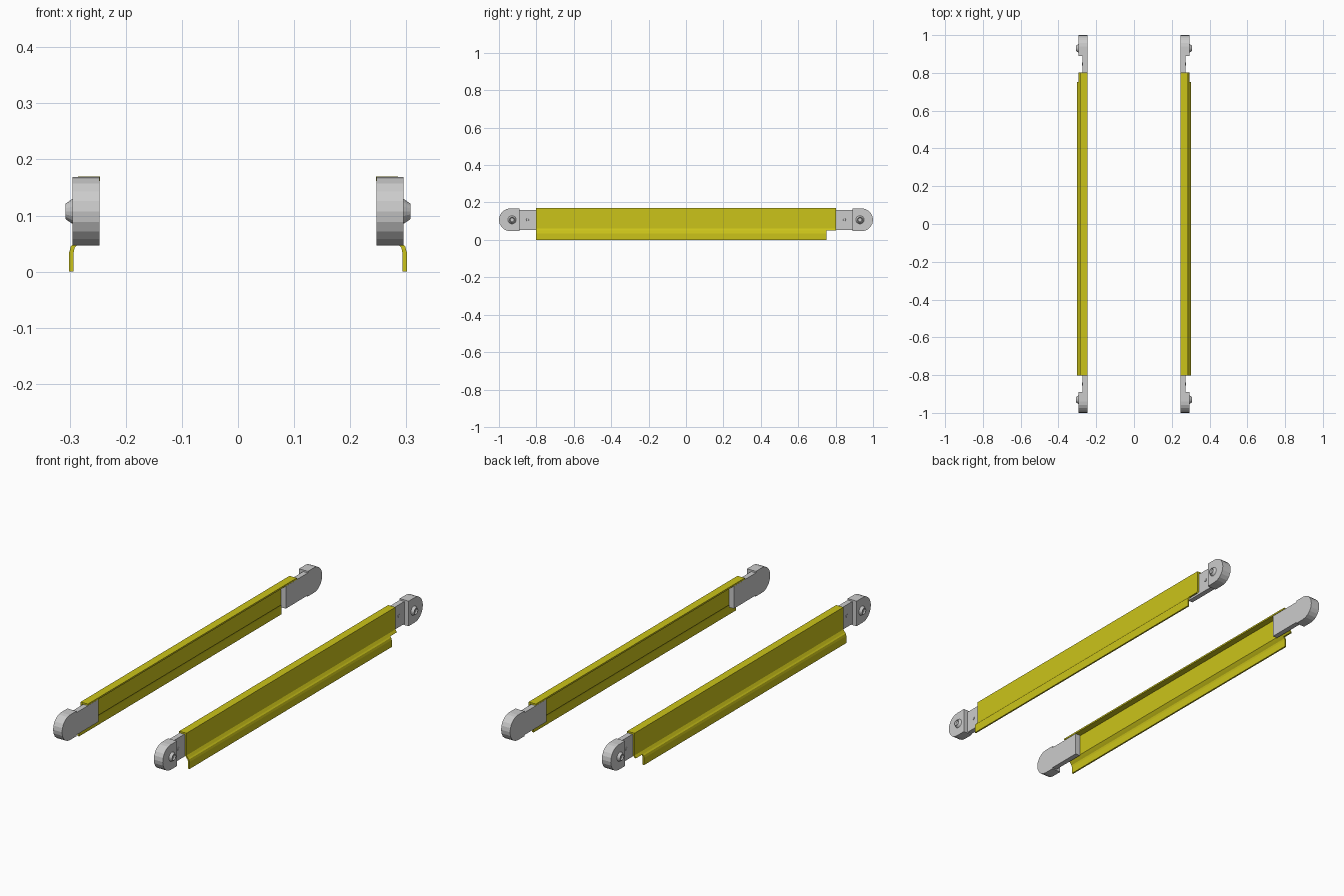
import bpy, bmesh, math
from mathutils import Matrix

if "Cube" in bpy.data.objects:
    bpy.data.objects.remove(bpy.data.objects["Cube"])

yellow = bpy.data.materials.new("yellow_paint")
yellow.diffuse_color = (0.6, 0.55, 0.01, 1)
yellow.use_nodes = True
yellow.node_tree.nodes["Principled BSDF"].inputs["Base Color"].default_value = yellow.diffuse_color


def finish(name, bm, mirror_y=False, mat=None):
    """Make an object mirrored across x = 0 (and y = 0 for the end parts)."""
    bmesh.ops.recalc_face_normals(bm, faces=bm.faces)
    me = bpy.data.meshes.new(name)
    bm.to_mesh(me)
    bm.free()
    ob = bpy.data.objects.new(name, me)
    bpy.context.collection.objects.link(ob)
    if mat:
        me.materials.append(mat)
    m = ob.modifiers.new("mirror", 'MIRROR')
    m.use_axis = (True, mirror_y, False)
    m.use_mirror_merge = False
    return ob


def prism(name, pts, direction, **kw):
    """Extrude a closed 3D outline along a direction."""
    bm = bmesh.new()
    face = bm.faces.new([bm.verts.new(p) for p in pts])
    ext = bmesh.ops.extrude_face_region(bm, geom=[face])
    verts = [v for v in ext['geom'] if isinstance(v, bmesh.types.BMVert)]
    bmesh.ops.translate(bm, verts=verts, vec=direction)
    return finish(name, bm, **kw)


def rail(name, xz, y0, y1):
    return prism(name, [(x, y0, z) for x, z in xz], (0, y1 - y0, 0), mat=yellow)


def plate(name, yz, x0, x1):
    return prism(name, [(x0, y, z) for y, z in yz], (x1 - x0, 0, 0), mirror_y=True)


def knob(name, x0, depth, y, z, r0, r1, segs, recess=None):
    """Tapered disc pointing outwards, with an optional sunken centre."""
    bm = bmesh.new()
    bmesh.ops.create_cone(bm, cap_ends=True, segments=segs, radius1=r0, radius2=r1, depth=depth)
    if recess:
        top = max(bm.faces, key=lambda f: f.calc_center_median().z)
        bmesh.ops.inset_region(bm, faces=[top], thickness=recess)
        bmesh.ops.translate(bm, verts=top.verts[:], vec=(0, 0, -0.006))
    bm.transform(Matrix.Translation((x0 + depth / 2, y, z)) @ Matrix.Rotation(math.pi / 2, 4, 'Y'))
    return finish(name, bm, mirror_y=True)


# Yellow side rail: inverted L with an out-turned foot
rail("rail_channel", [(0.246, 0.170), (0.285, 0.170), (0.285, 0.062), (0.293, 0.050),
                      (0.285, 0.050), (0.277, 0.060), (0.277, 0.162), (0.246, 0.162)], -0.803, 0.803)

# Hanging skirt, stopping short at the back
rail("rail_skirt", [(0.293, 0.050), (0.298, 0.045), (0.301, 0.034), (0.301, 0.0),
                    (0.293, 0.0), (0.293, 0.034), (0.291, 0.043), (0.285, 0.050)], -0.803, 0.752)

# Rounded end heads
cy, cz, r = 0.939, 0.1075, 0.061
arc = [(cy + r * math.cos(a), cz + r * math.sin(a))
       for a in (math.radians(-90 + 18 * i) for i in range(11))]
plate("end_head", arc + [(0.89, cz + r), (0.89, cz - r)], 0.247, 0.295)

# Tongues joining the heads to the rails
plate("end_tongue", [(0.72, 0.052), (0.90, 0.052), (0.90, 0.161), (0.72, 0.161)], 0.247, 0.272)

# Pivot bosses on the heads and small fixing pins on the tongues
knob("pivot_boss", 0.294, 0.013, 0.93, cz, 0.023, 0.014, 16, recess=0.004)
knob("fixing_pin", 0.271, 0.004, 0.847, cz, 0.008, 0.007, 10)
